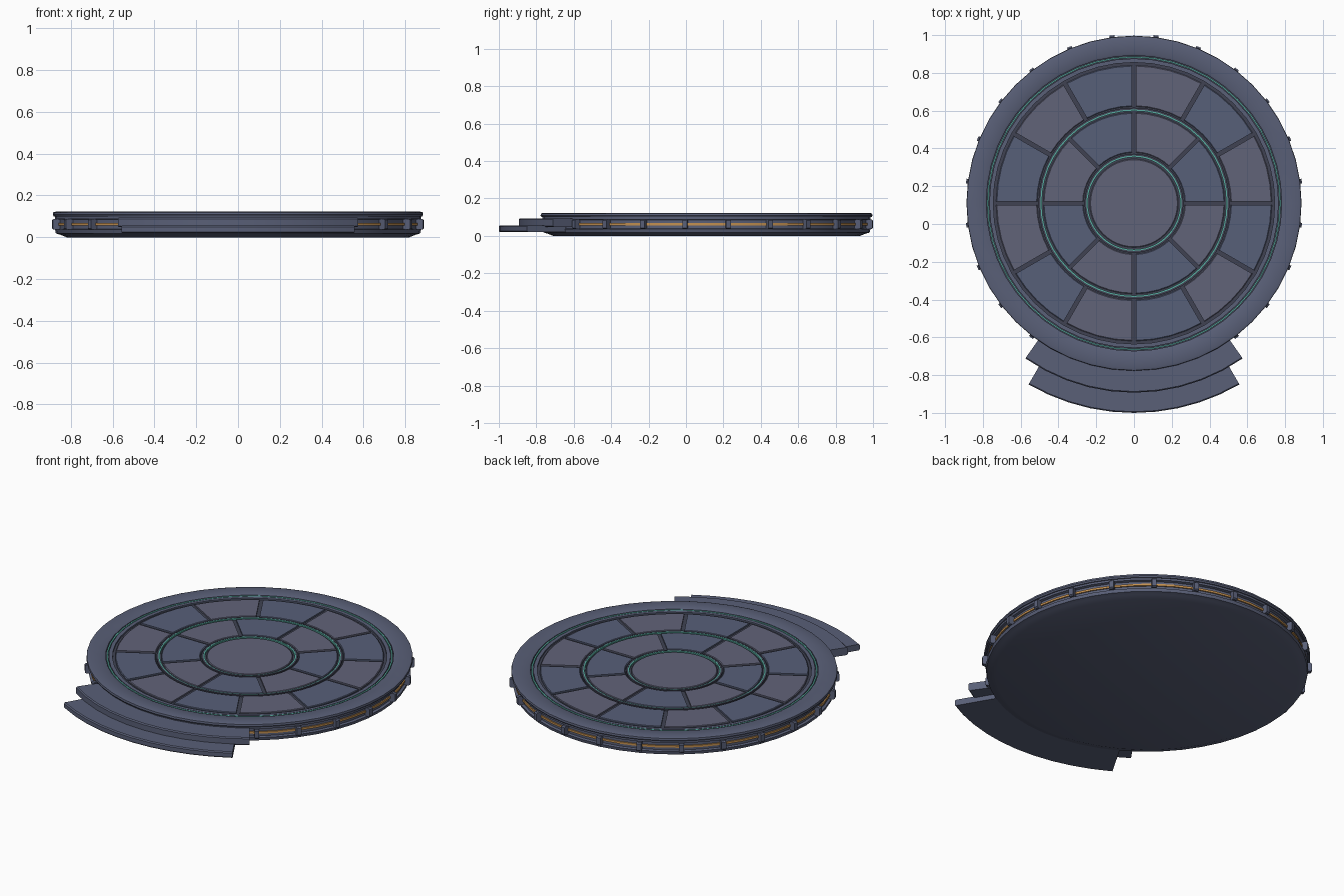
import bpy, bmesh
from math import sin, cos, asin, radians, pi

if "Cube" in bpy.data.objects:
    bpy.data.objects.remove(bpy.data.objects["Cube"])

CY = 0.11  # centre of the disc in y


def material(name, r, g, b):
    m = bpy.data.materials.new(name)
    m.diffuse_color = (r, g, b, 1)
    m.use_nodes = True
    m.node_tree.nodes["Principled BSDF"].inputs["Base Color"].default_value = m.diffuse_color
    return m


SLATE = material("slate", 0.10, 0.115, 0.185)
PANEL_A = material("panel_blue", 0.095, 0.115, 0.19)
PANEL_B = material("panel_grey", 0.12, 0.125, 0.19)
DARK = material("dark", 0.05, 0.055, 0.085)
TEAL = material("teal", 0.10, 0.42, 0.36)
ORANGE = material("orange", 0.55, 0.28, 0.08)


def finish(bm, name, mat, smooth=True):
    bmesh.ops.recalc_face_normals(bm, faces=bm.faces)
    me = bpy.data.meshes.new(name)
    bm.to_mesh(me)
    bm.free()
    me.materials.append(mat)
    ob = bpy.data.objects.new(name, me)
    ob.location.y = CY
    bpy.context.collection.objects.link(ob)
    if smooth:
        bpy.context.view_layer.objects.active = ob
        ob.select_set(True)
        bpy.ops.object.shade_smooth_by_angle(angle=radians(30))
        ob.select_set(False)
    return ob


def revolve(name, profile, mat, n=48, closed=True):
    """Turn an (r, z) profile around z; r = 0 points become poles."""
    bm = bmesh.new()
    rings = []
    for r, z in profile:
        if r == 0:
            rings.append([bm.verts.new((0, 0, z))] * n)
        else:
            rings.append([bm.verts.new((r * cos(2 * pi * i / n), r * sin(2 * pi * i / n), z))
                          for i in range(n)])
    pairs = list(zip(rings, rings[1:])) + ([(rings[-1], rings[0])] if closed else [])
    for a, b in pairs:
        for i in range(n):
            j = (i + 1) % n
            bm.faces.new(dict.fromkeys((a[i], a[j], b[j], b[i])))
    return finish(bm, name, mat)


def ring(name, r0, r1, z0, z1, mat):
    return revolve(name, [(r0, z0), (r1, z0), (r1, z1), (r0, z1)], mat)


def wedge(name, profile, a0, a1, mat, n=6, gap=0.0):
    """Sweep a closed (r, z) profile through an arc, leaving a parallel gap at both ends."""
    bm = bmesh.new()
    secs = []
    for i in range(n + 1):
        sec = []
        for r, z in profile:
            d = asin(gap / 2 / r)
            a = a0 + d + (a1 - a0 - 2 * d) * i / n
            sec.append(bm.verts.new((r * cos(a), r * sin(a), z)))
        secs.append(sec)
    k = len(profile)
    for s, t in zip(secs, secs[1:]):
        for i in range(k):
            j = (i + 1) % k
            bm.faces.new((s[i], s[j], t[j], t[i]))
    bm.faces.new(secs[0])
    bm.faces.new(secs[-1])
    return finish(bm, name, mat)


def box_profile(r0, r1, z0, z1):
    return [(r0, z0), (r1, z0), (r1, z1), (r0, z1)]


# Main body with tapered foot and recessed side band
revolve("platform_body", [(0, 0), (0.82, 0), (0.85, 0.012), (0.872, 0.018), (0.876, 0.036),
                          (0.862, 0.04), (0.862, 0.084), (0.876, 0.088), (0.876, 0.104),
                          (0.78, 0.104), (0, 0.104)], SLATE, closed=False)

# Raised outer rim
revolve("outer_rim", [(0.782, 0.10), (0.882, 0.10), (0.887, 0.108), (0.885, 0.119),
                      (0.872, 0.123), (0.792, 0.123), (0.782, 0.118)], SLATE)

# Dark floor under the panels, and inner border ring
revolve("panel_bed", [(0, 0.10), (0.783, 0.10), (0.783, 0.108), (0, 0.108)], DARK, closed=False)
ring("inner_border", 0.745, 0.766, 0.10, 0.117, SLATE)

# Glowing ring lines with raised trim beside them
for i, r in enumerate((0.248, 0.492, 0.774)):
    ring(f"glow_ring_{i}", r - 0.004, r + 0.004, 0.10, 0.117, TEAL)
for i, r in enumerate((0.257, 0.501)):
    ring(f"ring_trim_{i}", r - 0.005, r + 0.005, 0.10, 0.118, DARK)

# Floor panels: centre disc, eight inner and twelve outer wedges
revolve("centre_panel", [(0, 0.10), (0.234, 0.10), (0.234, 0.114), (0.230, 0.117), (0, 0.117)],
        PANEL_B, closed=False)
for row, (count, r0, r1) in enumerate(((8, 0.268, 0.48), (12, 0.512, 0.73))):
    for i in range(count):
        step = 2 * pi / count
        prof = [(r0, 0.10), (r1, 0.10), (r1, 0.114), (r1 - 0.004, 0.117),
                (r0 + 0.004, 0.117), (r0, 0.114)]
        wedge(f"floor_panel_{row}_{i}", prof, i * step, (i + 1) * step,
              PANEL_B if (i + row) % 2 else PANEL_A, n=48 // count, gap=0.02)

# Orange light strip in the side band
ring("side_light_strip", 0.855, 0.869, 0.056, 0.068, ORANGE)

# Clips around the side band, left out behind the steps
for i in range(24):
    deg = 7.5 + 15 * i
    if abs(deg - 270) < 32:
        continue
    a, h = radians(deg), 0.0145
    wedge(f"side_clip_{i}", [(0.85, 0.036), (0.888, 0.036), (0.896, 0.042), (0.896, 0.082),
                             (0.888, 0.088), (0.85, 0.088)], a - h, a + h, SLATE, n=1)

# Two curved front steps
for name, r0, r1, z0, z1, half in (("upper_step", 0.86, 1.003, 0.048, 0.094, 35),
                                   ("lower_step", 0.87, 1.11, 0.02, 0.056, 30.2)):
    prof = [(r0, z0), (r1 - 0.006, z0), (r1, z0 + 0.006), (r1, z1 - 0.006), (r1 - 0.006, z1), (r0, z1)]
    wedge(name, prof, radians(270 - half), radians(270 + half), SLATE, n=10)
